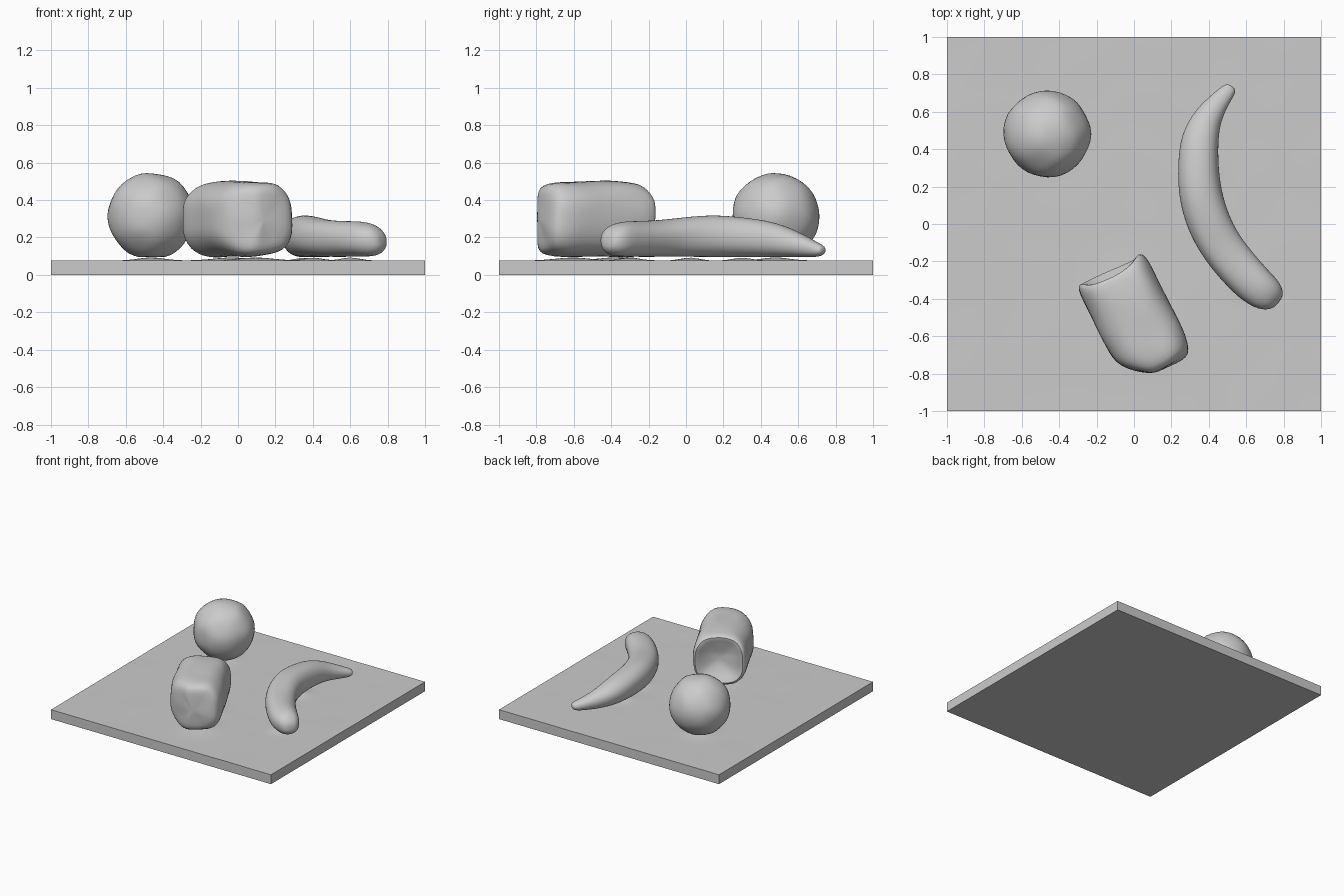
import bpy, bmesh, math
from mathutils import Vector, noise

if "Cube" in bpy.data.objects:
    bpy.data.objects.remove(bpy.data.objects["Cube"])

grey = bpy.data.materials.new("plain_grey")
grey.diffuse_color = (0.6, 0.6, 0.6, 1)
grey.use_nodes = True
grey.node_tree.nodes["Principled BSDF"].inputs["Base Color"].default_value = grey.diffuse_color


def finish(bm, name, angle=40, subdiv=0):
    bmesh.ops.recalc_face_normals(bm, faces=bm.faces)
    mesh = bpy.data.meshes.new(name)
    bm.to_mesh(mesh)
    bm.free()
    mesh.materials.append(grey)
    ob = bpy.data.objects.new(name, mesh)
    bpy.context.collection.objects.link(ob)
    if subdiv:
        ob.modifiers.new("smooth", 'SUBSURF').levels = subdiv
        ob.modifiers["smooth"].render_levels = subdiv
    bpy.ops.object.select_all(action='DESELECT')
    ob.select_set(True)
    bpy.context.view_layer.objects.active = ob
    bpy.ops.object.shade_smooth_by_angle(angle=math.radians(angle))
    return ob


def roughen(bm, amount, scale):
    for v in bm.verts:
        v.co += noise.noise_vector(v.co * scale) * amount


def loft(rings, segs=20, power=2.0):
    """Skin a list of (centre, side direction, half width, half height)."""
    bm = bmesh.new()
    rows = []
    for centre, side, rx, rz in rings:
        row = []
        for i in range(segs):
            a = 2 * math.pi * i / segs
            c, s = math.cos(a), math.sin(a)
            u = math.copysign(abs(c) ** (2 / power), c) * rx
            w = math.copysign(abs(s) ** (2 / power), s) * rz
            row.append(bm.verts.new(centre + side * u + Vector((0, 0, w))))
        rows.append(row)
    for a, b in zip(rows, rows[1:]):
        for i in range(segs):
            j = (i + 1) % segs
            bm.faces.new((a[i], a[j], b[j], b[i]))
    bm.faces.new(rows[0])
    bm.faces.new(rows[-1])
    return bm


# Tray with slight rises where the food rests
RISES = [(-0.465, 0.48, 0.10), (-0.03, -0.38, 0.13), (0.1, -0.6, 0.13),
         (0.36, 0.3, 0.07), (0.40, 0.02, 0.07), (0.6, -0.3, 0.07)]
bm = bmesh.new()
bmesh.ops.create_grid(bm, x_segments=64, y_segments=64, size=1)
rim = [e for e in bm.edges if e.is_boundary]
skirt = bmesh.ops.extrude_edge_only(bm, edges=rim)["geom"]
low = {v for v in skirt if isinstance(v, bmesh.types.BMVert)}
for v in bm.verts:
    if v in low:
        v.co.z = 0
        continue
    x, y = v.co.xy
    rise = max(math.exp(-((x - a) ** 2 + (y - b) ** 2) / r ** 2) for a, b, r in RISES)
    v.co.z = 0.077 + 0.016 * rise + 0.0015 * noise.noise(Vector((x * 4, y * 4, 0)))
bmesh.ops.contextual_create(bm, geom=[e for e in bm.edges if e.is_boundary])
finish(bm, "tray")

# Round fruit
bm = bmesh.new()
bmesh.ops.create_icosphere(bm, subdivisions=4, radius=0.231)
roughen(bm, 0.008, 8)
for v in bm.verts:
    v.co.z = max(v.co.z, -0.218)
    v.co += Vector((-0.465, 0.48, 0.314))
finish(bm, "round_fruit")

# Bread roll: squarish barrel with a hollow back end and a blunt front end
along = Vector((0.447, -0.894, 0))
across = Vector((0.894, 0.447, 0))
BARREL = [(0.24, 0.15), (0.22, 0.45), (0.18, 0.75), (0.155, 0.88), (0.175, 0.97),
          (0.23, 1.0), (0.33, 1.0), (0.45, 1.0), (0.57, 1.0), (0.66, 0.99),
          (0.725, 0.93), (0.755, 0.8), (0.762, 0.5), (0.765, 0.15)]
bm = loft([(along * t + across * -0.224 + Vector((0, 0, 0.3)), across, 0.207 * s, 0.203 * s)
           for t, s in BARREL], segs=28, power=2.7)
for v in bm.verts:
    p = v.co.dot(across) + 0.224
    t = v.co.dot(along)
    if t > 0.5 and p < -0.05:      # sloped front left corner
        v.co -= along * (-0.05 - p) * 0.8 * (t - 0.5) / 0.26
    if t < 0.3 and v.co.z > 0.4:   # top lip leans back
        v.co += along * (v.co.z - 0.4) * 0.5
roughen(bm, 0.014, 7)
finish(bm, "bread_roll", 50, 1)

# Banana: x, y, half width, top height
PATH = [(0.525, 0.735, 0.022, 0.145), (0.51, 0.72, 0.04, 0.16), (0.46, 0.665, 0.05, 0.19),
        (0.395, 0.58, 0.074, 0.24), (0.35, 0.46, 0.1, 0.285), (0.34, 0.31, 0.108, 0.308),
        (0.35, 0.16, 0.115, 0.32), (0.395, 0.01, 0.117, 0.312), (0.465, -0.12, 0.113, 0.295),
        (0.56, -0.24, 0.112, 0.287), (0.655, -0.335, 0.106, 0.285), (0.725, -0.385, 0.09, 0.268),
        (0.76, -0.41, 0.062, 0.235), (0.775, -0.42, 0.03, 0.205)]
rings = []
for i, (x, y, r, top) in enumerate(PATH):
    a, b = PATH[max(i - 1, 0)], PATH[min(i + 1, len(PATH) - 1)]
    d = Vector((b[0] - a[0], b[1] - a[1], 0)).normalized()
    floor = {0: 0.115, 12: 0.125, 13: 0.155}.get(i, 0.096)
    rings.append((Vector((x, y, (top + floor) / 2)), Vector((-d.y, d.x, 0)),
                  r * 1.02, (top - floor) / 2 * 1.02))
bm = loft(rings, segs=16, power=2.2)
roughen(bm, 0.008, 9)
finish(bm, "banana", 50, 2)
